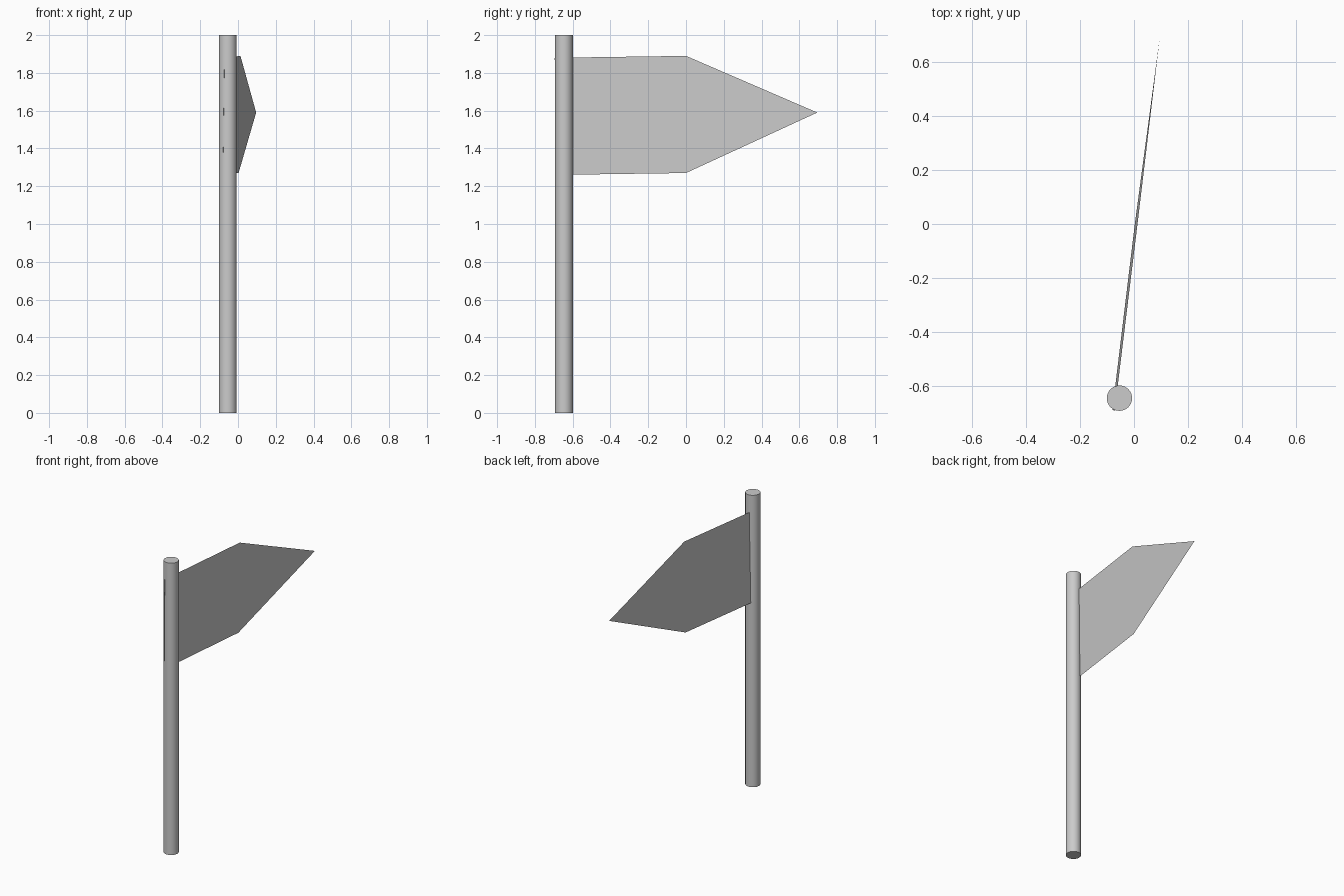
import bpy

old = bpy.data.objects.get("Cube")
if old:
    bpy.data.objects.remove(old, do_unlink=True)

# Single plain grey for the whole model
grey = bpy.data.materials.new("plain_grey")
grey.use_nodes = True
colour = (0.6, 0.6, 0.6, 1)
grey.diffuse_color = colour
grey.node_tree.nodes["Principled BSDF"].inputs["Base Color"].default_value = colour

# Round pole with sharp end caps
bpy.ops.mesh.primitive_cylinder_add(vertices=32, radius=0.047, depth=2,
                                    location=(-0.054, -0.646, 1))
pole = bpy.context.object
pole.name = "pole"
pole.data.materials.append(grey)
bpy.ops.object.shade_smooth_by_angle()

# Pointed flag: a thin, slightly leaning sheet passing through the pole
outline = [
    (-0.080, -0.688, 1.26),
    (0.003, 0.0, 1.27),
    (0.096, 0.695, 1.59),
    (0.013, 0.0, 1.89),
    (-0.072, -0.695, 1.88),
]
mesh = bpy.data.meshes.new("flag")
mesh.from_pydata(outline, [], [(0, 1, 3, 4), (1, 2, 3)])
mesh.materials.append(grey)
flag = bpy.data.objects.new("flag", mesh)
bpy.context.collection.objects.link(flag)
